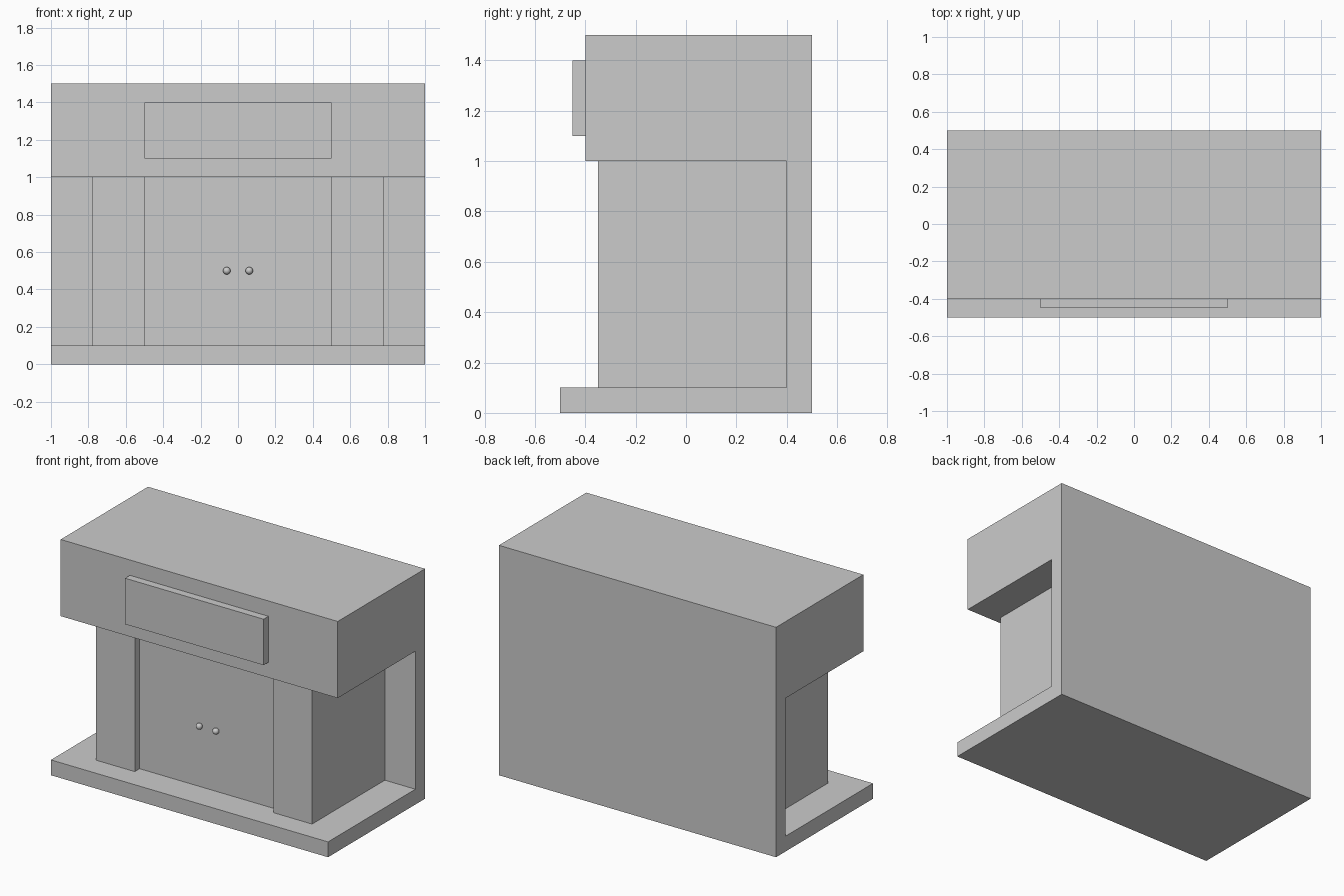
import bpy, bmesh
from mathutils import Vector

if "Cube" in bpy.data.objects:
    bpy.data.objects.remove(bpy.data.objects["Cube"])


def extrude(name, points, offset):
    """Closed flat profile pushed along offset into a solid."""
    bm = bmesh.new()
    face = bm.faces.new([bm.verts.new(p) for p in points])
    ext = bmesh.ops.extrude_face_region(bm, geom=[face], use_keep_orig=True)
    verts = [g for g in ext["geom"] if isinstance(g, bmesh.types.BMVert)]
    bmesh.ops.translate(bm, verts=verts, vec=Vector(offset))
    bmesh.ops.recalc_face_normals(bm, faces=bm.faces)
    mesh = bpy.data.meshes.new(name)
    bm.to_mesh(mesh)
    bm.free()
    obj = bpy.data.objects.new(name, mesh)
    bpy.context.collection.objects.link(obj)
    return obj


# Hearth slab, back wall and overhanging mantel: one C-shaped side profile
side = [(-0.5, 0), (0.5, 0), (0.5, 1.5), (-0.4, 1.5),
        (-0.4, 1.0), (0.4, 1.0), (0.4, 0.1), (-0.5, 0.1)]
extrude("surround", [(-1, y, z) for y, z in side], (2, 0, 0))

# Firebox: plan outline with pillars either side of a recessed door panel
half = [(0.5, -0.3), (0.5, -0.35), (0.78, -0.35), (0.78, 0.4)]
plan = half + [(-x, y) for x, y in reversed(half)]
extrude("firebox", [(x, y, 0.1) for x, y in plan], (0, 0, 0.9))

# Raised panel on the mantel front
panel = [(-0.5, 1.1), (0.5, 1.1), (0.5, 1.4), (-0.5, 1.4)]
extrude("mantel_panel", [(x, -0.45, z) for x, z in panel], (0, 0.05, 0))

# Pair of round door knobs
for label, sx in (("left", -1), ("right", 1)):
    bpy.ops.mesh.primitive_uv_sphere_add(segments=32, ring_count=16, radius=0.02,
                                         location=(sx * 0.06, -0.315, 0.5))
    bpy.context.object.name = label + "_door_knob"
    bpy.ops.object.shade_smooth()
